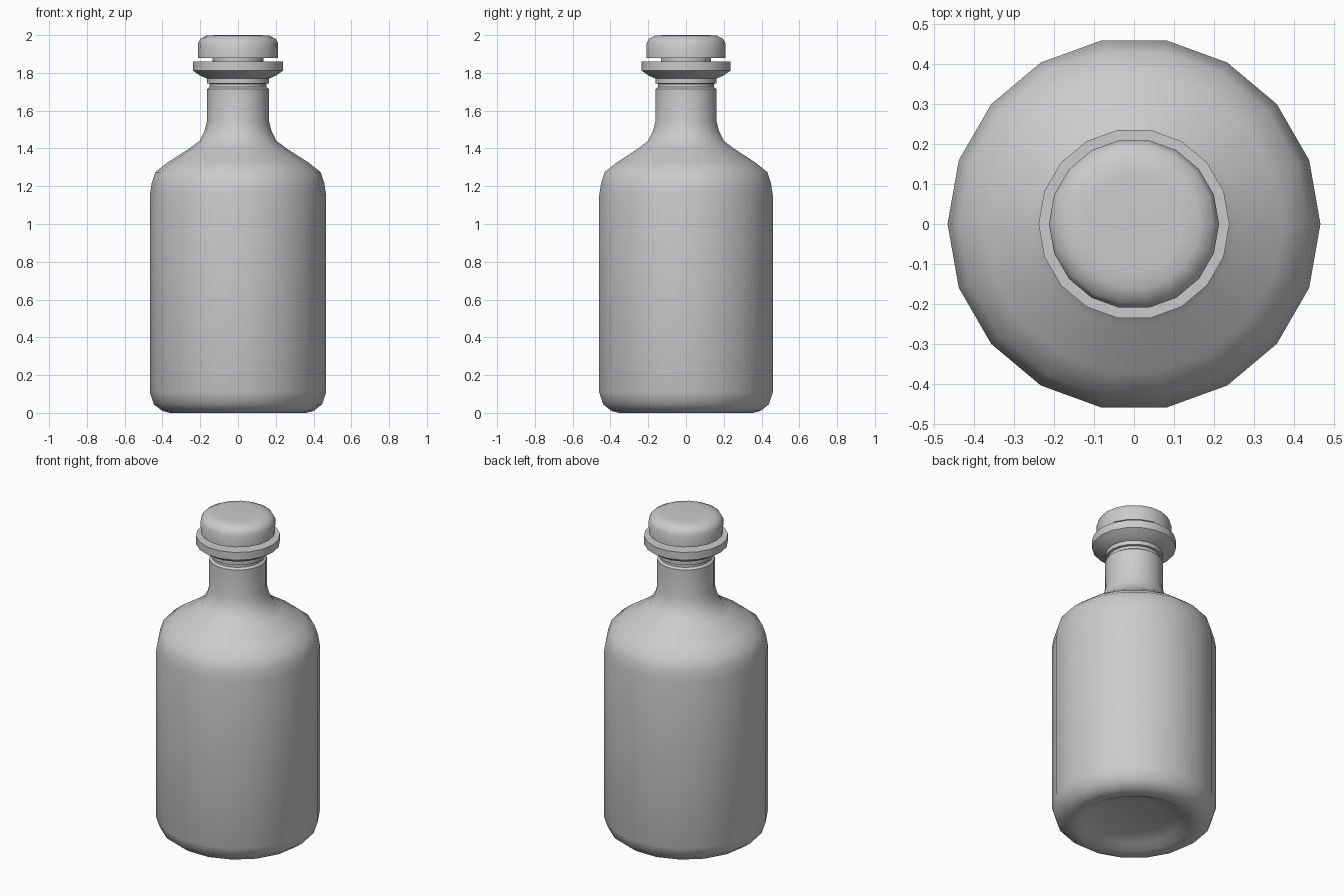
import bpy, bmesh
from math import radians, cos, sin

if "Cube" in bpy.data.objects:
    bpy.data.objects.remove(bpy.data.objects["Cube"])

SIDES = 18


def lathe(name, profile, angle=35):
    """Revolve (radius, z) points around the z axis; radius 0 makes a pole."""
    bm = bmesh.new()
    rings = []
    for r, z in profile:
        if r == 0:
            rings.append([bm.verts.new((0, 0, z))] * SIDES)
        else:
            rings.append([bm.verts.new((r * cos(radians(360 / SIDES * i)),
                                        r * sin(radians(360 / SIDES * i)), z))
                          for i in range(SIDES)])
    for a, b in zip(rings, rings[1:]):
        for i in range(SIDES):
            j = (i + 1) % SIDES
            bm.faces.new(list(dict.fromkeys((a[i], a[j], b[j], b[i]))))
    bmesh.ops.recalc_face_normals(bm, faces=bm.faces)
    mesh = bpy.data.meshes.new(name)
    bm.to_mesh(mesh)
    bm.free()
    obj = bpy.data.objects.new(name, mesh)
    bpy.context.collection.objects.link(obj)
    bpy.ops.object.select_all(action='DESELECT')
    obj.select_set(True)
    bpy.context.view_layer.objects.active = obj
    bpy.ops.object.shade_smooth_by_angle(angle=radians(angle))
    return obj


# Bottle: recessed base, rounded body, shoulder, neck, groove and flared lip
lathe("bottle", [
    (0, 0.06), (0.18, 0.05), (0.27, 0.03), (0.315, 0.005), (0.36, 0),
    (0.40, 0.01), (0.445, 0.045), (0.467, 0.11),
    (0.467, 1.15), (0.457, 1.215), (0.437, 1.275), (0.374, 1.325),
    (0.257, 1.40), (0.204, 1.44), (0.178, 1.49), (0.164, 1.545),
    (0.164, 1.715), (0.15, 1.725), (0.15, 1.742),
    (0.163, 1.745), (0.163, 1.77), (0.20, 1.785), (0.239, 1.812),
    (0.239, 1.86), (0.13, 1.86), (0.13, 1.70), (0, 1.70)], 40)

# Stopper: plug set in the neck with a rounded cap
lathe("stopper", [
    (0, 1.72), (0.125, 1.72), (0.135, 1.88), (0.212, 1.88),
    (0.213, 1.955), (0.20, 1.98), (0.165, 1.997), (0.12, 2.0), (0, 2.0)], 50)
